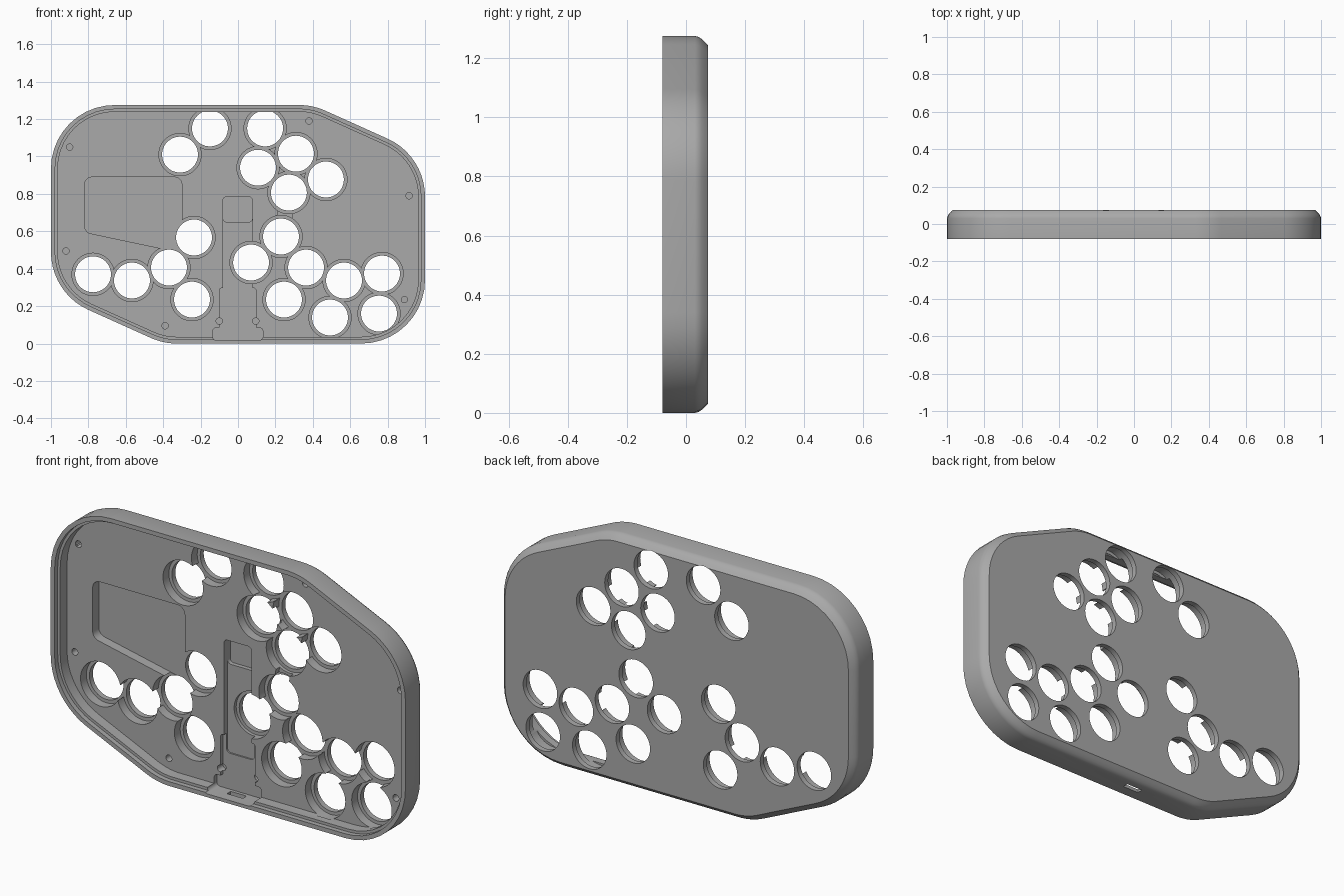
import bpy, bmesh, math
from mathutils import Vector

if "Cube" in bpy.data.objects:
    bpy.data.objects.remove(bpy.data.objects["Cube"])

grey = bpy.data.materials.new("plain grey")
grey.diffuse_color = (0.40, 0.40, 0.40, 1)
grey.use_nodes = True
grey.node_tree.nodes["Principled BSDF"].inputs["Base Color"].default_value = grey.diffuse_color


def rounded(pts, r, inset=0.0, segs=10):
    """Counter-clockwise polygon in x-z with filleted corners, optionally inset."""
    if r == 0:
        return [Vector(p) for p in pts]
    out, n = [], len(pts)
    for i in range(n):
        p = Vector(pts[i])
        a = (Vector(pts[i - 1]) - p).normalized()
        b = (Vector(pts[(i + 1) % n]) - p).normalized()
        half = a.angle(b) / 2
        centre = p + (a + b).normalized() * (r / math.sin(half))
        start = math.atan2(-a.x, a.y)          # outward normal of incoming side
        turn = math.pi - 2 * half
        start = math.atan2(a.x, -a.y)
        for k in range(segs + 1):
            t = start + turn * k / segs
            out.append(centre + (r - inset) * Vector((math.cos(t), math.sin(t))))
    return out


def loft(name, rings):
    """Skin a list of (outline, y) rings and cap both ends."""
    bm = bmesh.new()
    loops = [[bm.verts.new((p.x, y, p.y)) for p in pts] for pts, y in rings]
    for a, b in zip(loops, loops[1:]):
        for i in range(len(a)):
            j = (i + 1) % len(a)
            bm.faces.new((a[i], a[j], b[j], b[i]))
    bm.faces.new(loops[0])
    bm.faces.new(loops[-1])
    bmesh.ops.recalc_face_normals(bm, faces=bm.faces)
    me = bpy.data.meshes.new(name)
    bm.to_mesh(me)
    bm.free()
    me.materials.append(grey)
    ob = bpy.data.objects.new(name, me)
    bpy.context.collection.objects.link(ob)
    return ob


def circle(x, z, r, n=48):
    return [Vector((x + r * math.cos(2 * math.pi * k / n),
                    z + r * math.sin(2 * math.pi * k / n))) for k in range(n)]


def rect(x0, z0, x1, z1, r=0.0):
    return rounded([(x0, z0), (x1, z0), (x1, z1), (x0, z1)], r, segs=5)


# Hollow tray: softened back edge, straight wall, rim, lid ledge, inner floor
CORNERS = [(-1, 0.27), (-0.4, 0), (1, 0), (1, 1.005), (0.4, 1.275), (-1, 1.275)]
PROFILE = [(0.032, 0.075), (0.020, 0.064), (0.010, 0.053), (0.003, 0.042), (0, 0.03),
           (0, -0.08), (0.022, -0.08), (0.022, -0.055), (0.036, -0.055), (0.036, 0.0)]
case = loft("controller_case", [(rounded(CORNERS, 0.34, d), y) for d, y in PROFILE])


def cut(outline, y0, y1):
    """Subtract a prism running from y0 to y1."""
    tool = loft("cutter", [(outline, y0), (outline, y1)])
    tool.hide_render = True
    mod = case.modifiers.new("cut", 'BOOLEAN')
    mod.operation, mod.solver, mod.object = 'DIFFERENCE', 'EXACT', tool
    dg = bpy.context.evaluated_depsgraph_get()
    new = bpy.data.meshes.new_from_object(case.evaluated_get(dg))
    case.modifiers.clear()
    case.data = new
    bpy.data.objects.remove(tool)


BUTTONS = [(-0.15, 1.15), (-0.31, 1.01), (0.145, 1.15), (0.107, 0.94), (0.31, 1.015),
           (0.47, 0.877), (0.272, 0.807), (-0.235, 0.567), (0.23, 0.572), (-0.775, 0.37),
           (-0.567, 0.337), (-0.369, 0.406), (0.07, 0.433), (0.364, 0.406), (0.567, 0.337),
           (0.77, 0.374), (-0.246, 0.235), (0.246, 0.235), (0.492, 0.139), (0.754, 0.16)]

# Shallow pocket and stepped board channel in the floor
cut(rounded([(-0.82, 0.595), (-0.3, 0.485), (-0.3, 0.89), (-0.82, 0.89)], 0.04, segs=5),
    -0.01, 0.05)
cut(rect(-0.08, 0.2, 0.077, 0.785, 0.02), -0.01, 0.03)
cut(rect(-0.08, 0.65, 0.077, 0.785, 0.02), -0.02, 0.052)
cut(rect(-0.1, 0.05, 0.097, 0.297, 0.015), -0.015, 0.022)

# Socket notch in the lower wall, and slot to the outside
cut(rect(-0.135, 0.017, 0.133, 0.085, 0.02), -0.1, 0.022)
cut(rect(-0.045, -0.05, 0.045, 0.05), -0.025, 0.005)

# Wire passages joining neighbouring buttons
for i, p in enumerate(BUTTONS):
    for q in BUTTONS[i + 1:]:
        a, b = Vector(p), Vector(q)
        if (b - a).length < 0.245:
            d = (b - a).normalized()
            w = Vector((-d.y, d.x)) * 0.04
            cut([a - w, b - w, b + w, a + w], -0.012, 0.03)

# Button counterbores and through holes
for x, z in BUTTONS:
    cut(circle(x, z, 0.113), -0.017, 0.047)
for x, z in BUTTONS:
    cut(circle(x, z, 0.096), -0.02, 0.1)

# Screw holes around the edge and beside the socket
for x, z in [(-0.9, 1.05), (0.38, 1.19), (0.915, 0.79), (0.89, 0.235), (-0.92, 0.495),
             (-0.39, 0.095), (-0.1, 0.12), (0.095, 0.12)]:
    cut(circle(x, z, 0.017, 20), -0.03, 0.045)

bpy.context.view_layer.objects.active = case
case.select_set(True)
bpy.ops.object.shade_smooth_by_angle(angle=math.radians(30))
